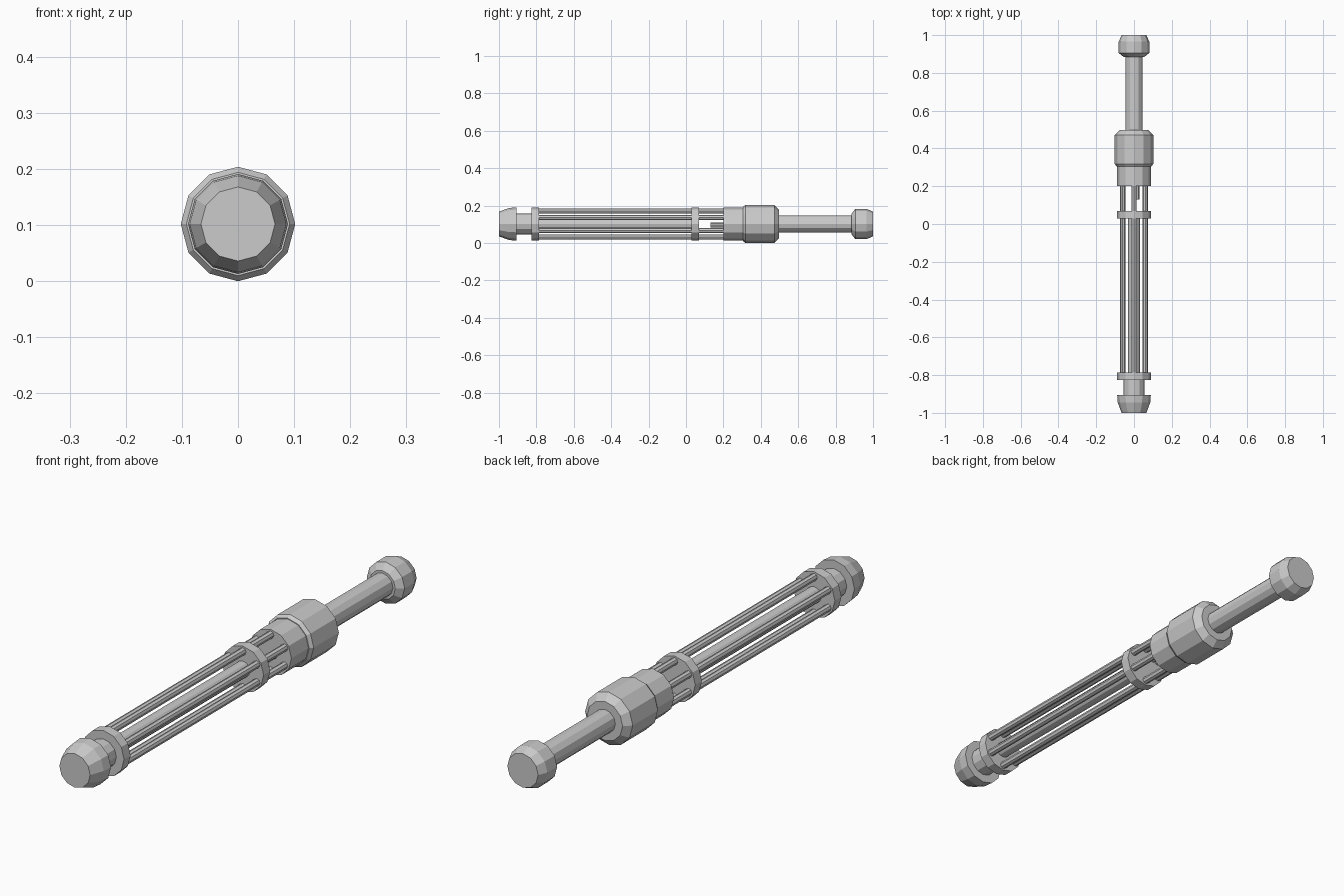
import bpy, bmesh
from math import sin, cos, pi, radians

if "Cube" in bpy.data.objects:
    bpy.data.objects.remove(bpy.data.objects["Cube"])

CZ = 0.102  # height of the long axis


def lathe(name, profile, sides=12, x=0.0, z=0.0):
    """Closed solid turned about the y direction; profile is (y, radius)."""
    bm = bmesh.new()
    rings = []
    for y, r in profile:
        rings.append([bm.verts.new((x + r * sin(2 * pi * i / sides), y,
                                    CZ + z + r * cos(2 * pi * i / sides)))
                      for i in range(sides)])
    for a, b in zip(rings, rings[1:]):
        for i in range(sides):
            j = (i + 1) % sides
            bm.faces.new((a[i], a[j], b[j], b[i]))
    bm.faces.new(rings[0])
    bm.faces.new(rings[-1])
    bmesh.ops.recalc_face_normals(bm, faces=bm.faces)
    mesh = bpy.data.meshes.new(name)
    bm.to_mesh(mesh)
    bm.free()
    ob = bpy.data.objects.new(name, mesh)
    bpy.context.collection.objects.link(ob)
    return ob


# Front knob and its neck
lathe("front_knob", [(-1, .066), (-.945, .086), (-.905, .089)])
lathe("front_neck", [(-.91, .056), (-.81, .056)])

# Cage: two discs, a core rod and six thin bars
lathe("front_disc", [(-.825, .089), (-.785, .089)])
lathe("middle_disc", [(.03, .089), (.07, .089)])
lathe("core_rod", [(-.79, .031), (.035, .031)])
for k in range(6):
    a = radians(60 * k)
    lathe(f"cage_bar_{k + 1}", [(-.79, .014), (.21, .014)], 8,
          .069 * sin(a), .069 * cos(a))
lathe("core_pin", [(.13, .014), (.21, .014)], 8, .014, -.006)

# Stepped collar and main sleeve
lathe("collar", [(.2, .089), (.315, .089)])
lathe("sleeve", [(.305, .092), (.318, .102), (.472, .102), (.497, .076)])

# Rear shaft and knob
lathe("rear_shaft", [(.49, .045), (.895, .045)])
lathe("rear_knob", [(.885, .055), (.905, .081), (.965, .081), (1, .066)])
